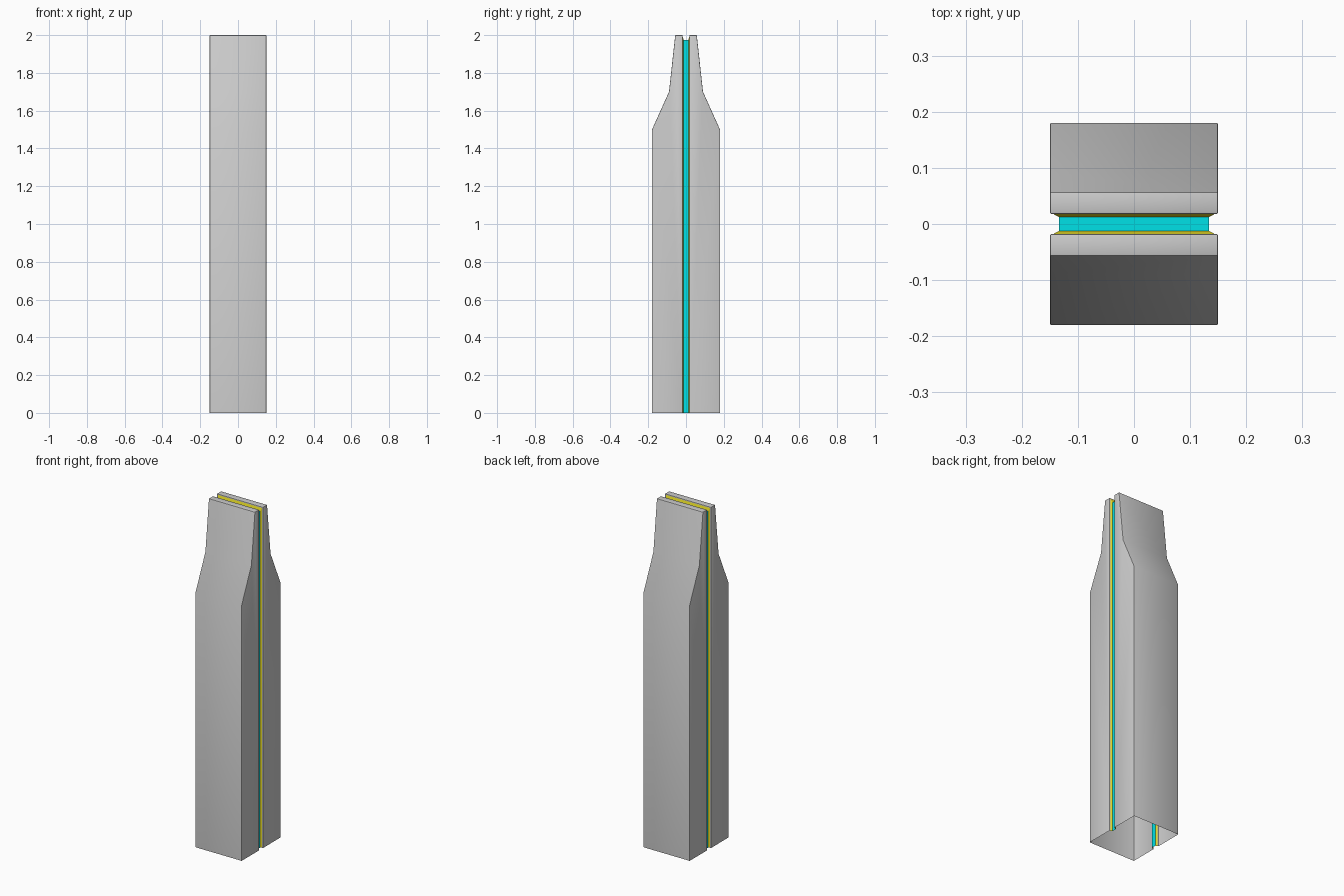
import bpy, bmesh

if "Cube" in bpy.data.objects:
    bpy.data.objects.remove(bpy.data.objects["Cube"])

W, H = 0.15, 2.0          # half width, height
GAP = 0.018               # half width of the groove opening
LIP = (0.006, 0.006)      # inset of the grey lip (side, top)
DEEP = (0.016, 0.025)     # inset of the groove floor (side, top)
FLOOR = 0.0125            # half width of the groove floor
PROFILE = [(-0.18, 0), (-0.18, 1.5), (-0.09, 1.7), (-0.057, H)]


def arch(bm, y, inset):
    """Upside-down U of vertices in the plane y."""
    x, z = W - inset[0], H - inset[1]
    return [bm.verts.new((px, y, pz)) for px, pz in ((-x, 0), (-x, z), (x, z), (x, 0))]


def bridge(bm, a, b):
    for i in range(len(a) - 1):
        bm.faces.new((a[i], a[i + 1], b[i + 1], b[i]))


def finish(bm, name, color=None, mirror=True):
    mesh = bpy.data.meshes.new(name)
    bm.to_mesh(mesh)
    bm.free()
    obj = bpy.data.objects.new(name, mesh)
    bpy.context.collection.objects.link(obj)
    if color:
        mat = bpy.data.materials.new(name + "_paint")
        mat.diffuse_color = color
        mat.use_nodes = True
        mat.node_tree.nodes["Principled BSDF"].inputs["Base Color"].default_value = mat.diffuse_color
        mesh.materials.append(mat)
    bpy.ops.object.select_all(action='DESELECT')
    obj.select_set(True)
    bpy.context.view_layer.objects.active = obj
    bpy.ops.object.shade_smooth_by_angle()
    if mirror:
        mod = obj.modifiers.new("mirror", 'MIRROR')
        mod.use_axis = (False, True, False)
        mod.use_mirror_merge = False
    return obj


# Tapered outer shell: open at the bottom, hollow, with a lip into the groove
bm = bmesh.new()
rim = arch(bm, -GAP, (0, 0))
left = [bm.verts.new((-W, y, z)) for y, z in PROFILE]
right = [bm.verts.new((W, y, z)) for y, z in PROFILE]
bridge(bm, left, right)
bm.faces.new(left + [rim[1], rim[0]])
bm.faces.new(right + [rim[2], rim[3]])
bm.faces.new((left[-1], right[-1], rim[2], rim[1]))
bridge(bm, rim, arch(bm, -GAP, LIP))
bmesh.ops.recalc_face_normals(bm, faces=bm.faces[:])
sharp = [e for e in bm.edges if len(e.link_faces) == 2 and e.calc_face_angle() > 0.7]
bmesh.ops.bevel(bm, geom=sharp, offset=0.003, segments=2, profile=0.5, affect='EDGES')
finish(bm, "outer_shell")

# Sloping groove walls
bm = bmesh.new()
bridge(bm, arch(bm, -GAP, LIP), arch(bm, -FLOOR, DEEP))
finish(bm, "groove_wall", (0.8, 0.72, 0.02, 1))

# Groove floor running up one side, over the top and down the other
bm = bmesh.new()
bridge(bm, arch(bm, -FLOOR, DEEP), arch(bm, FLOOR, DEEP))
finish(bm, "groove_floor", (0.0, 0.75, 0.8, 1), mirror=False)
